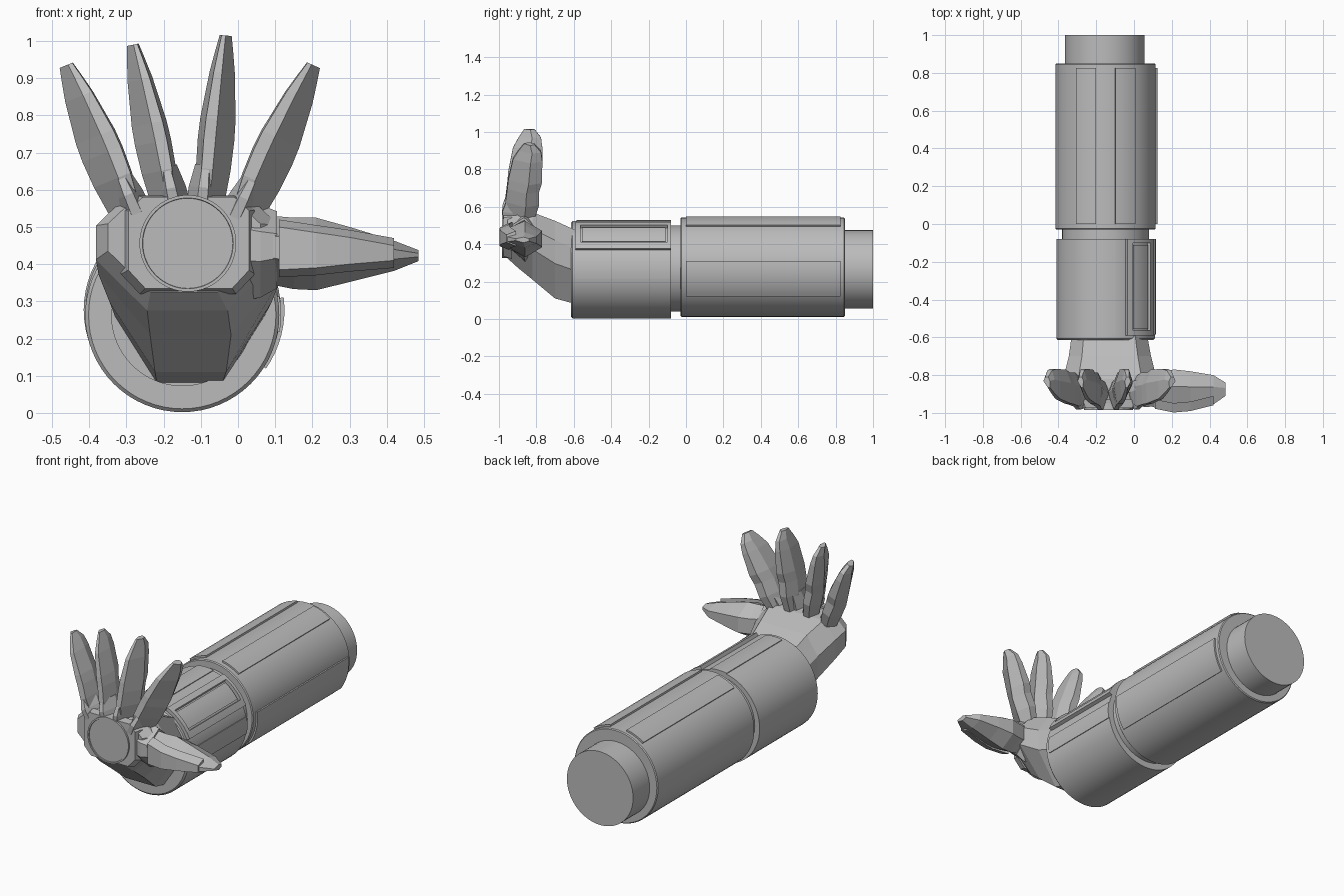
import bpy, bmesh, math
from mathutils import Vector

if "Cube" in bpy.data.objects:
    bpy.data.objects.remove(bpy.data.objects["Cube"])

grey = bpy.data.materials.new("plain grey")
grey.diffuse_color = (0.5, 0.5, 0.5, 1)
grey.use_nodes = True
grey.node_tree.nodes["Principled BSDF"].inputs["Base Color"].default_value = grey.diffuse_color


def loft(name, rings, smooth=None):
    """Skin a list of equal-length point rings and cap both ends."""
    bm = bmesh.new()
    loops = [[bm.verts.new(p) for p in ring] for ring in rings]
    n = len(loops[0])
    for a, b in zip(loops, loops[1:]):
        for i in range(n):
            j = (i + 1) % n
            bm.faces.new((a[i], a[j], b[j], b[i]))
    bm.faces.new(loops[0])
    bm.faces.new(loops[-1])
    bmesh.ops.recalc_face_normals(bm, faces=bm.faces)
    me = bpy.data.meshes.new(name)
    bm.to_mesh(me)
    bm.free()
    me.materials.append(grey)
    ob = bpy.data.objects.new(name, me)
    bpy.context.collection.objects.link(ob)
    if smooth:
        bpy.ops.object.select_all(action='DESELECT')
        ob.select_set(True)
        bpy.context.view_layer.objects.active = ob
        bpy.ops.object.shade_smooth_by_angle(angle=math.radians(smooth))
    return ob


CX = -0.15


def lathe(name, cx, cz, profile, n=64):
    """Turned part along y from (radius, y) pairs."""
    return loft(name, [[(cx + r * math.sin(2 * math.pi * i / n), y,
                         cz + r * math.cos(2 * math.pi * i / n)) for i in range(n)]
                       for r, y in profile], 30)


def arc_plate(name, cz, r0, r1, a0, a1, y0, y1):
    """Curved plate on the arm; angles in degrees from straight up towards +x."""
    n = max(2, int((a1 - a0) / 5))
    angs = [math.radians(a0 + (a1 - a0) * i / n) for i in range(n + 1)]
    sec = [(r1, a) for a in angs] + [(r0, a) for a in reversed(angs)]
    return loft(name, [[(CX + r * math.sin(a), y, cz + r * math.cos(a)) for r, a in sec]
                       for y in (y0, y1)], 30)


# arm core and the two shells
lathe("arm_core", -0.155, 0.265, [(0.21, -0.59), (0.21, 1.0)])
lathe("elbow_collar", CX, 0.27, [(0.23, -0.1), (0.23, 0.0)])
UZ, FZ = 0.277, 0.263
lathe("upper_arm_shell", CX, UZ, [(0.22, -0.03), (0.26, -0.03), (0.265, -0.025),
                                  (0.265, 0.845), (0.26, 0.85), (0.2, 0.85)])
lathe("forearm_shell", CX, FZ, [(0.19, -0.595), (0.19, -0.615), (0.252, -0.615), (0.261, -0.606),
                                (0.261, -0.08), (0.2, -0.08)])

# raised plates on the upper arm
for label, a0, a1 in (("top_left", -35, -11), ("top_right", 11, 35), ("side", 83, 125)):
    arc_plate("upper_plate_" + label, UZ, 0.255, 0.275, a0, a1, 0.0, 0.825)

# raised plates on the forearm, with a framed panel on the upper right
arc_plate("forearm_plate_top", FZ, 0.25, 0.266, -11, 11, -0.585, -0.08)
arc_plate("forearm_plate_side", FZ, 0.25, 0.266, 79, 100, -0.585, -0.08)
for label, a0, a1, y0, y1 in (("upper", 24, 31, -0.59, -0.08), ("lower", 58, 66, -0.59, -0.08),
                              ("front", 31, 58, -0.59, -0.565), ("back", 31, 58, -0.1, -0.08)):
    arc_plate("panel_frame_" + label, FZ, 0.25, 0.281, a0, a1, y0, y1)
arc_plate("panel_inset", FZ, 0.25, 0.27, 33, 56, -0.555, -0.11)


def octagon(y, x0, x1, z0, z1, bx=0.28, bz=0.45, tx=0.16, tz=0.25):
    w, h = x1 - x0, z1 - z0
    return [(x0 + bx * w, y, z0), (x1 - bx * w, y, z0), (x1, y, z0 + bz * h), (x1, y, z1 - tz * h),
            (x1 - tx * w, y, z1), (x0 + tx * w, y, z1), (x0, y, z1 - tz * h), (x0, y, z0 + bz * h)]


# hand bent upwards at the wrist
loft("hand", [octagon(-0.59, -0.33, 0.07, 0.08, 0.475),
              octagon(-0.70, -0.345, 0.09, 0.11, 0.525),
              octagon(-0.82, -0.375, 0.12, 0.21, 0.57),
              octagon(-0.90, -0.382, 0.11, 0.275, 0.58),
              octagon(-0.955, -0.35, 0.06, 0.325, 0.57)])
# palm plate and round emitter
loft("palm_plate", [octagon(-0.93, -0.315, 0.045, 0.32, 0.585, 0.14, 0.2, 0.12, 0.15),
                    octagon(-0.975, -0.295, 0.03, 0.335, 0.58, 0.14, 0.2, 0.12, 0.15)])
lathe("palm_disc", -0.135, 0.456, [(0.13, -0.95), (0.13, -0.985), (0.122, -0.985),
                                   (0.121, -0.980)])


def hexagon(c, u, w, yf, yb, skew):
    """Blade section: c centre, u across direction, yf..yb depth, skew shifts the front ridge."""
    ym = yf + 0.6 * (yb - yf)
    prof = [(-0.32 * w + skew * w, yf), (0.32 * w + skew * w, yf), (w, ym),
            (0.45 * w, yb), (-0.45 * w, yb), (-w, ym)]
    return [(c[0] + u[0] * s, y, c[1] + u[1] * s) for s, y in prof]


def blade(name, base, tip, rows, skew, scale=1.0):
    a, b = Vector(base), Vector(tip)
    d = (b - a).normalized()
    u = (d.y, -d.x)
    return loft(name, [hexagon(a.lerp(b, t), u, w * scale, yf, yb, skew)
                       for t, w, yf, yb in rows])


# four pointed fingers with knuckles, ridges turned to the middle of the hand
FINGER = [(0.0, 0.045, -0.95, -0.81), (0.2, 0.055, -0.965, -0.785), (0.38, 0.058, -0.955, -0.785),
          (0.5, 0.056, -0.95, -0.77), (0.78, 0.04, -0.925, -0.768), (0.9, 0.029, -0.895, -0.775),
          (1.0, 0.019, -0.865, -0.81)]
KNUCKLE = [(-0.08, 0.046, -0.975, -0.84), (0.06, 0.042, -0.982, -0.83), (0.2, 0.03, -0.96, -0.82)]
for label, base, tip, skew, scale in (
        ("little", (-0.305, 0.55), (-0.462, 0.935), 0.6, 1.0),
        ("ring", (-0.195, 0.565), (-0.283, 0.99), 0.45, 0.85),
        ("middle", (-0.075, 0.565), (-0.033, 1.015), -0.35, 0.85),
        ("index", (0.025, 0.54), (0.203, 0.935), -0.6, 1.0)):
    blade(label + "_finger", base, tip, FINGER, skew, scale)
    inward = 0.02 if skew > 0 else -0.02
    blade(label + "_knuckle", (base[0] + inward, base[1] + 0.015),
          (tip[0] + inward, tip[1]), KNUCKLE, 0, 0.95)


# thumb pointing sideways, with its root block
def thumb_part(name, rows, skew):
    return loft(name, [hexagon((x, (z0 + z1) / 2), (0, 1), (z1 - z0) / 2, yf, yb, skew)
                       for x, z0, z1, yf, yb in rows])


thumb_part("thumb_root", [(0.0, 0.30, 0.58, -0.955, -0.79), (0.06, 0.31, 0.56, -0.97, -0.79),
                          (0.105, 0.335, 0.542, -0.965, -0.80)], 0.1)
thumb_part("thumb", [(0.09, 0.345, 0.53, -0.965, -0.80), (0.15, 0.333, 0.525, -0.985, -0.785),
                     (0.21, 0.33, 0.525, -0.995, -0.77), (0.30, 0.352, 0.50, -0.985, -0.78),
                     (0.42, 0.382, 0.463, -0.955, -0.80), (0.485, 0.408, 0.438, -0.91, -0.84)], 0.1)
# plate along the palm side of the thumb
loft("thumb_plate", [[(x, y, z0), (x, y, z1), (x, y + 0.05, z1 + 0.02), (x, y + 0.05, z0 - 0.02)]
                     for x, y, z0, z1 in ((0.11, -0.978, 0.385, 0.50), (0.21, -0.998, 0.39, 0.485),
                                          (0.30, -0.99, 0.40, 0.472), (0.42, -0.96, 0.41, 0.45))])
